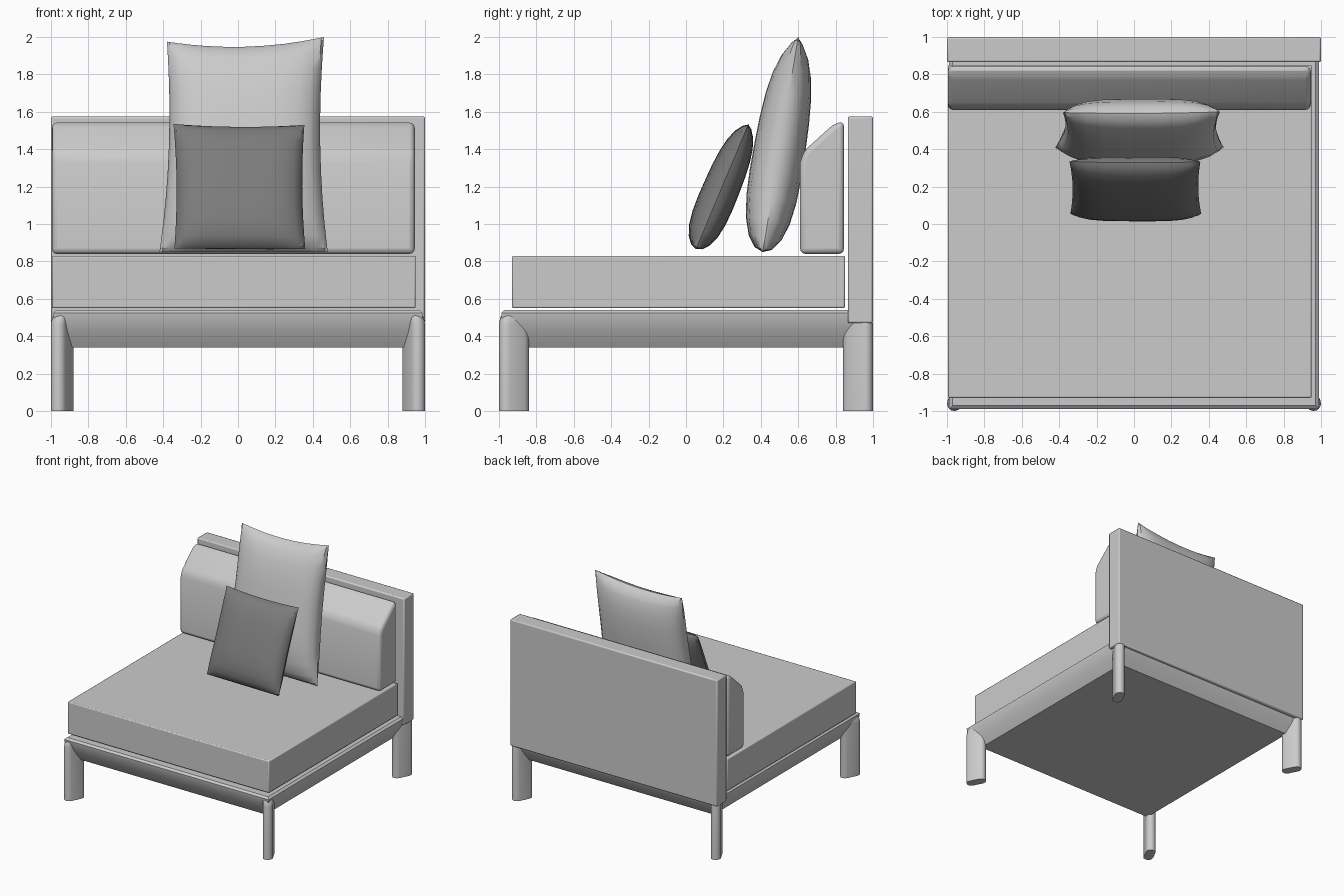
import bpy, bmesh, math

if "Cube" in bpy.data.objects:
    bpy.data.objects.remove(bpy.data.objects["Cube"])


def finish(name, bm, bevel=0.0, segments=2):
    bmesh.ops.recalc_face_normals(bm, faces=bm.faces)
    mesh = bpy.data.meshes.new(name)
    bm.to_mesh(mesh)
    bm.free()
    obj = bpy.data.objects.new(name, mesh)
    bpy.context.collection.objects.link(obj)
    if bevel:
        mod = obj.modifiers.new("soft_edges", 'BEVEL')
        mod.width, mod.segments = bevel, segments
        mod.limit_method = 'ANGLE'
        mod.angle_limit = math.radians(20)
    bpy.ops.object.select_all(action='DESELECT')
    obj.select_set(True)
    bpy.context.view_layer.objects.active = obj
    bpy.ops.object.shade_smooth_by_angle(angle=math.radians(35))
    return obj


def loft(name, rings, **kw):
    """Skin a list of equal-length point rings and cap both ends."""
    bm = bmesh.new()
    loops = [[bm.verts.new(p) for p in ring] for ring in rings]
    n = len(loops[0])
    for a, b in zip(loops, loops[1:]):
        for i in range(n):
            bm.faces.new((a[i], a[(i + 1) % n], b[(i + 1) % n], b[i]))
    bm.faces.new(loops[0])
    bm.faces.new(loops[-1])
    return finish(name, bm, **kw)


def rect(x0, x1, y0, y1, z):
    return [(x0, y0, z), (x1, y0, z), (x1, y1, z), (x0, y1, z)]


def box(name, x0, x1, y0, y1, z0, z1, **kw):
    return loft(name, [rect(x0, x1, y0, y1, z) for z in (z0, z1)], **kw)


def leg(name, sx, sy):
    """Capsule-section leg turned toward the centre, rolling into the frame."""
    radius, hx, hy = 0.04, 0.02, 0.04
    facing = math.atan2(hy, hx)
    rings = []
    for z, shift, scale in ((0, 0, 1), (0.46, 0, 1), (0.50, 0.006, 1),
                            (0.525, 0.02, 0.95), (0.54, 0.045, 0.85)):
        ring = []
        for end in (1, -1):
            for k in range(7):
                a = facing + (0 if end > 0 else math.pi) - math.pi / 2 + math.pi * k / 6
                x = 0.94 - shift + scale * (end * hx + radius * math.cos(a))
                y = 0.92 - shift + scale * (end * hy + radius * math.sin(a))
                ring.append((sx * x, sy * y, z))
        rings.append(ring)
    return loft(name, rings)


def pillow(name, corners, y0, slope, thick, pinch, n=12):
    """Stuffed pillow; corners are (x, z) bottom-left, bottom-right, top-right, top-left."""
    bl, br, tr, tl = corners
    lean = math.atan(slope)
    bm = bmesh.new()
    steps = [math.sin(math.pi / 2 * (2 * i / n - 1)) for i in range(n + 1)]
    for side in (1, -1):
        grid = []
        for v in steps:
            row = []
            for u in steps:
                s = (1 + u * (1 - pinch * (1 - v * v))) / 2
                t = (1 + v * (1 - (pinch if v > 0 else 0) * (1 - u * u))) / 2
                x, z = [(1 - t) * ((1 - s) * bl[k] + s * br[k])
                        + t * ((1 - s) * tl[k] + s * tr[k]) for k in (0, 1)]
                h = side * thick * (1 - 0.1 * v) * math.sqrt(max(0, (1 - u**4) * (1 - abs(v)**3)))
                y = y0 + slope * (z - bl[1])
                row.append(bm.verts.new((x, y - h * math.cos(lean), z + h * math.sin(lean))))
            grid.append(row)
        for j in range(n):
            for i in range(n):
                bm.faces.new((grid[j][i], grid[j][i + 1], grid[j + 1][i + 1], grid[j + 1][i]))
    bmesh.ops.remove_doubles(bm, verts=bm.verts, dist=0.0005)
    return finish(name, bm)


# Base frame with undercut rails
loft("base_frame", [rect(-1 + d, 1 - d, -1 + d, 1 - d, z) for z, d in
                    ((0.34, 0.10), (0.42, 0.05), (0.50, 0.015), (0.525, 0.012), (0.54, 0.03))])

# Four legs
for sy, end in ((-1, "front"), (1, "back")):
    for sx, hand in ((-1, "left"), (1, "right")):
        leg(f"{end}_leg_{hand}", sx, sy)

# Back panel
box("back_panel", -1, 1, 0.865, 1.0, 0.47, 1.575, bevel=0.01)

# Seat cushion
box("seat_cushion", -0.995, 0.95, -0.93, 0.85, 0.55, 0.83, bevel=0.008)

# Back cushion with sloped upper front
profile = [(0.61, 0.84), (0.845, 0.84), (0.845, 1.55), (0.79, 1.535), (0.63, 1.39), (0.61, 1.33)]
loft("back_cushion", [[(x, y, z) for y, z in profile] for x in (-0.995, 0.945)],
     bevel=0.03, segments=3)

# Loose pillows
pillow("large_pillow", [(-0.42, 0.85), (0.48, 0.85), (0.46, 2.0), (-0.38, 1.975)],
       0.41, 0.165, 0.138, 0.07)
small = pillow("small_pillow", [(-0.34, 0.87), (0.36, 0.865), (0.355, 1.53), (-0.345, 1.535)],
               0.055, 0.42, 0.098, 0.04)
dark = bpy.data.materials.new("dark_fabric")
dark.diffuse_color = (0.2, 0.2, 0.2, 1)
dark.use_nodes = True
dark.node_tree.nodes["Principled BSDF"].inputs["Base Color"].default_value = dark.diffuse_color
small.data.materials.append(dark)
